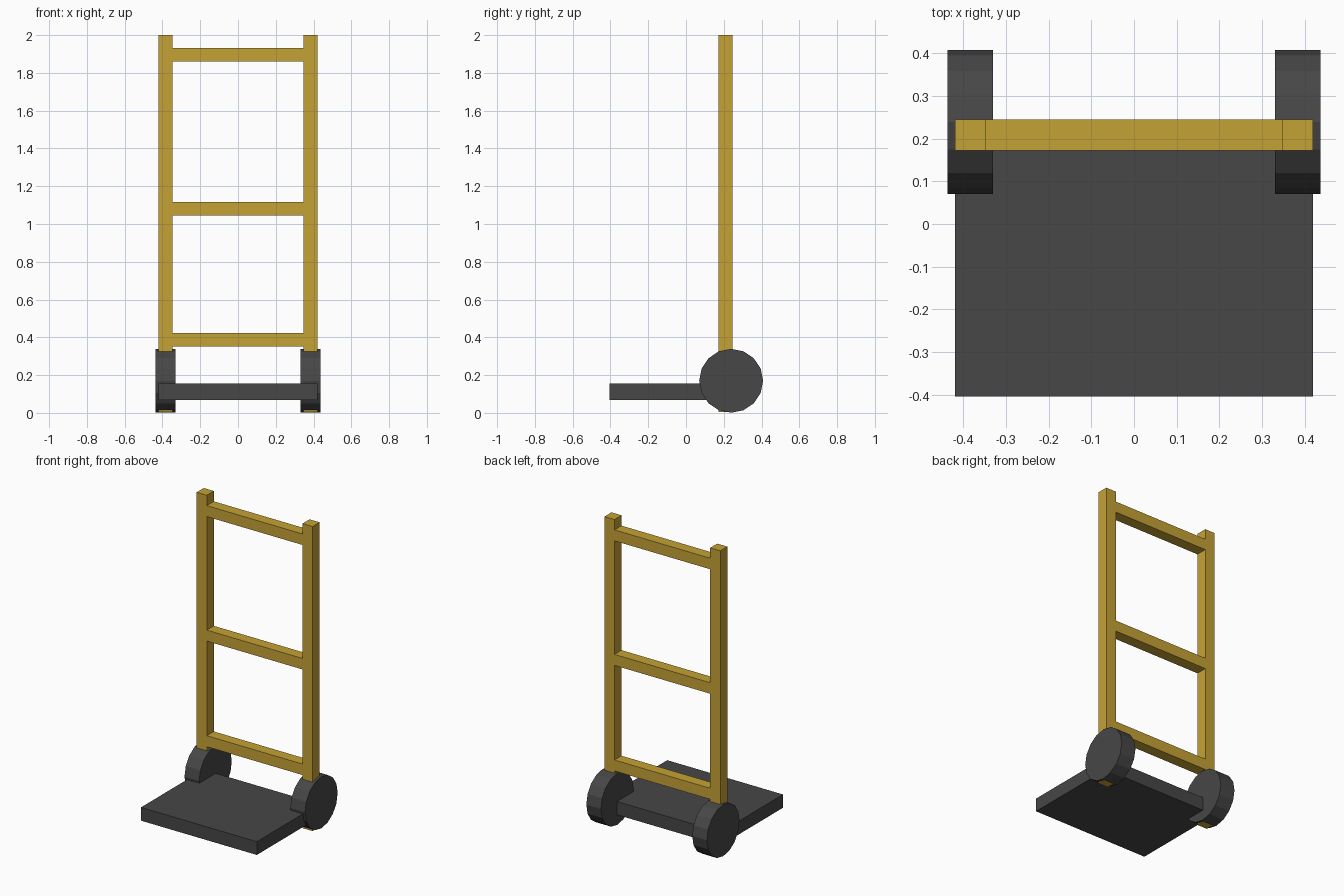
import bpy, math

default = bpy.data.objects.get("Cube")
if default:
    bpy.data.objects.remove(default, do_unlink=True)


def material(name, colour):
    mat = bpy.data.materials.new(name)
    mat.use_nodes = True
    mat.diffuse_color = colour
    mat.node_tree.nodes["Principled BSDF"].inputs["Base Color"].default_value = colour
    return mat


def finish(obj, name, mat):
    obj.name = name
    obj.data.name = name
    obj.data.materials.append(mat)
    return obj


def box(name, low, high, mat):
    centre = [(a + b) / 2 for a, b in zip(low, high)]
    bpy.ops.mesh.primitive_cube_add(size=1, location=centre)
    obj = bpy.context.object
    for v in obj.data.vertices:
        for i in range(3):
            v.co[i] *= high[i] - low[i]
    return finish(obj, name, mat)


yellow = material("mustard yellow", (0.56, 0.36, 0.036, 1))
dark = material("dark grey", (0.063, 0.063, 0.063, 1))

# Frame dimensions shared by the posts and rungs
outer, inner = 0.42, 0.347
front, back = 0.172, 0.245
thickness = 0.072

# Load platform
box("platform", (-outer, -0.405, 0.068), (outer, back - 0.003, 0.155), dark)

# Cross rungs
for name, z in (("lower_rung", 0.352), ("middle_rung", 1.044), ("upper_rung", 1.86)):
    box(name, (-inner, front, z), (inner, back, z + thickness), yellow)

# Posts and wheels on both sides
for side, s in (("left", 1), ("right", -1)):
    x0, x1 = sorted((s * inner, s * outer))
    box(side + "_post", (x0, front, 0.004), (x1, back, 2), yellow)
    bpy.ops.mesh.primitive_cylinder_add(
        vertices=16, radius=0.169, depth=0.106,
        location=(s * 0.384, 0.239, 0.17), rotation=(0, math.pi / 2, 0))
    finish(bpy.context.object, side + "_wheel", dark)
